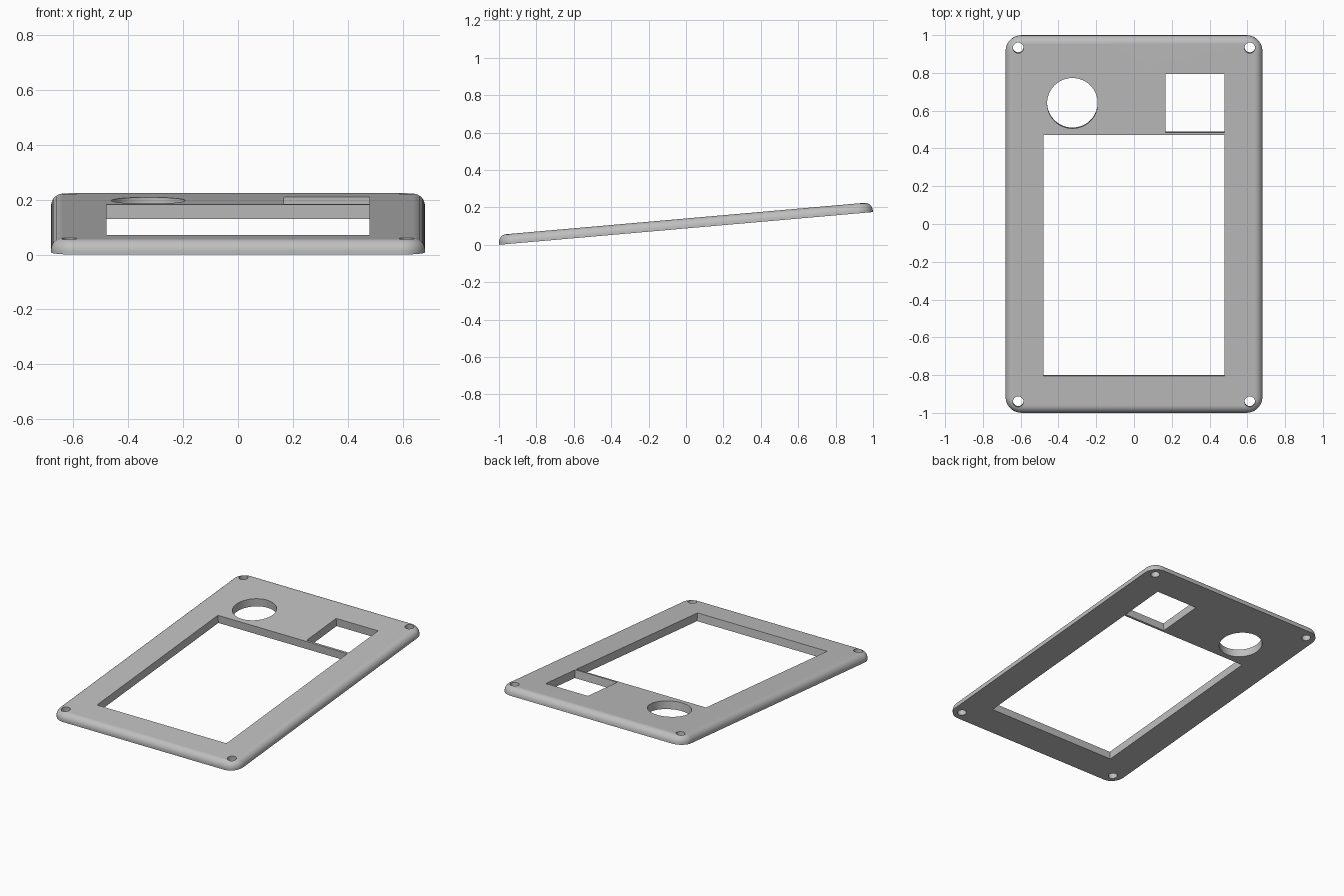
import bpy, bmesh, math
from mathutils import Matrix, Vector

if "Cube" in bpy.data.objects:
    bpy.data.objects.remove(bpy.data.objects["Cube"], do_unlink=True)

HALF_W, HALF_L = 0.68, 1.003      # plate half sizes
THICK, FILLET, CORNER = 0.053, 0.042, 0.085
TILT = math.radians(5)

grey = bpy.data.materials.new("plain grey")
grey.use_nodes = True
grey.diffuse_color = (0.52, 0.52, 0.52, 1)
grey.node_tree.nodes["Principled BSDF"].inputs["Base Color"].default_value = (0.52, 0.52, 0.52, 1)


def make_object(name, bm):
    bmesh.ops.recalc_face_normals(bm, faces=bm.faces)
    mesh = bpy.data.meshes.new(name)
    bm.to_mesh(mesh)
    bm.free()
    mesh.materials.append(grey)
    obj = bpy.data.objects.new(name, mesh)
    bpy.context.collection.objects.link(obj)
    return obj


def rounded_ring(bm, inset, z, steps=12):
    """Rounded rectangle loop, shrunk by inset."""
    ring = []
    for quarter, (sx, sy) in enumerate([(1, 1), (-1, 1), (-1, -1), (1, -1)]):
        for i in range(steps + 1):
            a = (quarter + i / steps) * math.pi / 2
            r = CORNER - inset
            ring.append(bm.verts.new((sx * (HALF_W - CORNER) + r * math.cos(a),
                                      sy * (HALF_L - CORNER) + r * math.sin(a), z)))
    return ring


def box_cutter(name, x0, x1, y0, y1):
    bm = bmesh.new()
    size = Matrix.Diagonal((x1 - x0, y1 - y0, 1, 1))
    centre = Matrix.Translation(((x0 + x1) / 2, (y0 + y1) / 2, 0))
    bmesh.ops.create_cube(bm, size=1, matrix=centre @ size)
    return make_object(name, bm)


def round_cutter(name, x, y, radius, sides):
    bm = bmesh.new()
    bmesh.ops.create_cone(bm, cap_ends=True, segments=sides, radius1=radius, radius2=radius,
                          depth=1, matrix=Matrix.Translation((x, y, 0)))
    return make_object(name, bm)


# Plate with a rounded upper rim
bm = bmesh.new()
rings = [rounded_ring(bm, 0, 0)]
SEGMENTS = 8
for i in range(SEGMENTS + 1):
    a = i / SEGMENTS * math.pi / 2
    rings.append(rounded_ring(bm, FILLET * (1 - math.cos(a)),
                              THICK - FILLET + FILLET * math.sin(a)))
for low, high in zip(rings, rings[1:]):
    for i in range(len(low)):
        j = (i + 1) % len(low)
        bm.faces.new((low[i], low[j], high[j], high[i]))
bm.faces.new(rings[0][::-1])
bm.faces.new(rings[-1])
plate = make_object("cover_plate", bm)

# Openings: screen window, square port, round port, four screw holes
cutters = [box_cutter("window_cutter", -0.478, 0.478, -0.803, 0.477),
           box_cutter("square_cutter", 0.168, 0.478, 0.491, 0.802),
           round_cutter("round_cutter", -0.326, 0.646, 0.134, 64)]
for sx in (-1, 1):
    for sy in (-1, 1):
        cutters.append(round_cutter("screw_hole_cutter", sx * 0.613, sy * 0.94, 0.028, 32))

bpy.context.view_layer.objects.active = plate
plate.select_set(True)
for cutter in cutters:
    cut = plate.modifiers.new("cut", "BOOLEAN")
    cut.operation = "DIFFERENCE"
    cut.solver = "EXACT"
    cut.object = cutter
    bpy.ops.object.modifier_apply(modifier=cut.name)
    bpy.data.objects.remove(cutter, do_unlink=True)

# Tilt the plate, then centre it and stand it on the ground
plate.data.transform(Matrix.Rotation(TILT, 4, "X"))
ys = [v.co.y for v in plate.data.vertices]
zs = [v.co.z for v in plate.data.vertices]
plate.data.transform(Matrix.Translation(Vector((0, -(min(ys) + max(ys)) / 2, -min(zs)))))

# Smooth rim with flat faces kept flat
bpy.ops.object.shade_smooth_by_angle(angle=math.radians(30))
weighted = plate.modifiers.new("flat face shading", "WEIGHTED_NORMAL")
weighted.keep_sharp = True
